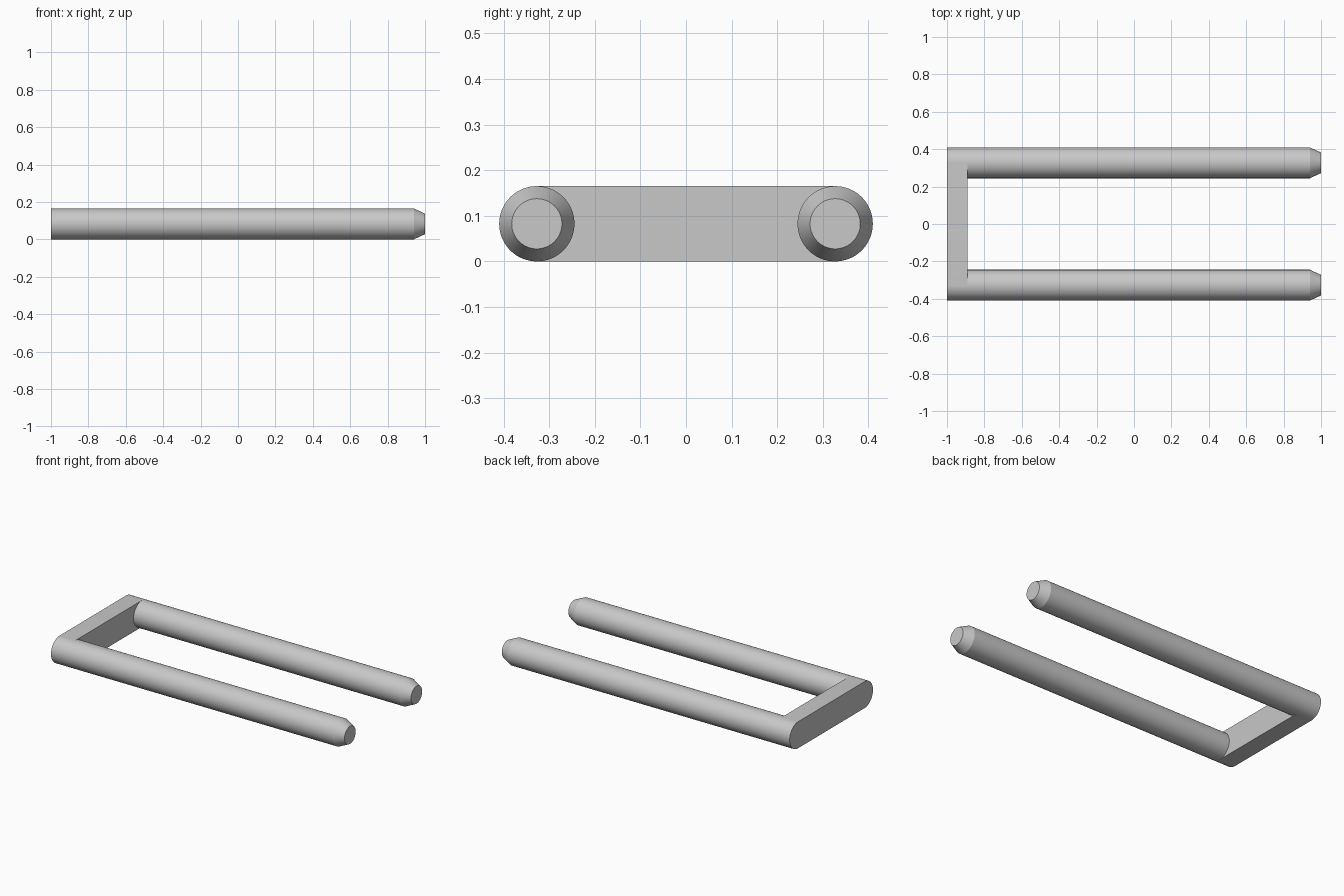
import bpy, bmesh, math
from mathutils import Vector

cube = bpy.data.objects.get("Cube")
if cube:
    bpy.data.objects.remove(cube, do_unlink=True)

R = 0.0825          # pin radius
TIP_R = 0.055       # chamfered tip radius
SPREAD = 0.327      # pin centre distance from the middle
X_BACK, X_PLATE, X_CHAMFER, X_TIP = -1.0, -0.89, 0.94, 1.0
SIDES = 64

steel = bpy.data.materials.new("plain_grey")
steel.use_nodes = True
grey = (0.58, 0.58, 0.58, 1)
steel.diffuse_color = grey
steel.node_tree.nodes["Principled BSDF"].inputs["Base Color"].default_value = grey


def loft(name, sections):
    """Skin matching rings of points and cap both ends."""
    bm = bmesh.new()
    rings = [[bm.verts.new(p) for p in ring] for ring in sections]
    for a, b in zip(rings, rings[1:]):
        for i in range(len(a)):
            j = (i + 1) % len(a)
            bm.faces.new((a[i], a[j], b[j], b[i]))
    bm.faces.new(rings[0])
    bm.faces.new(rings[-1])
    bmesh.ops.recalc_face_normals(bm, faces=bm.faces)
    mesh = bpy.data.meshes.new(name)
    bm.to_mesh(mesh)
    bm.free()
    mesh.materials.append(steel)
    obj = bpy.data.objects.new(name, mesh)
    bpy.context.collection.objects.link(obj)
    bpy.ops.object.select_all(action='DESELECT')
    obj.select_set(True)
    bpy.context.view_layer.objects.active = obj
    bpy.ops.object.shade_smooth_by_angle(angle=math.radians(20))
    return obj


def arc(x, y, r, start, steps, count):
    """Points around an x-aligned axis at height R."""
    angles = [start + math.tau * i / steps for i in range(count)]
    return [Vector((x, y + r * math.cos(a), R + r * math.sin(a))) for a in angles]


# Round pins with chamfered tips, rooted in the end plate
for name, side in (("back_pin", 1), ("front_pin", -1)):
    profile = ((X_PLATE - 0.01, R), (X_CHAMFER, R), (X_TIP, TIP_R))
    loft(name, [arc(x, side * SPREAD, r, 0, SIDES, SIDES) for x, r in profile])

# End plate with rounded ends joining the pins
half = SIDES // 2 + 1
loft("end_plate", [arc(x, SPREAD, R, -math.pi / 2, SIDES, half)
                   + arc(x, -SPREAD, R, math.pi / 2, SIDES, half)
                   for x in (X_BACK, X_PLATE)])
